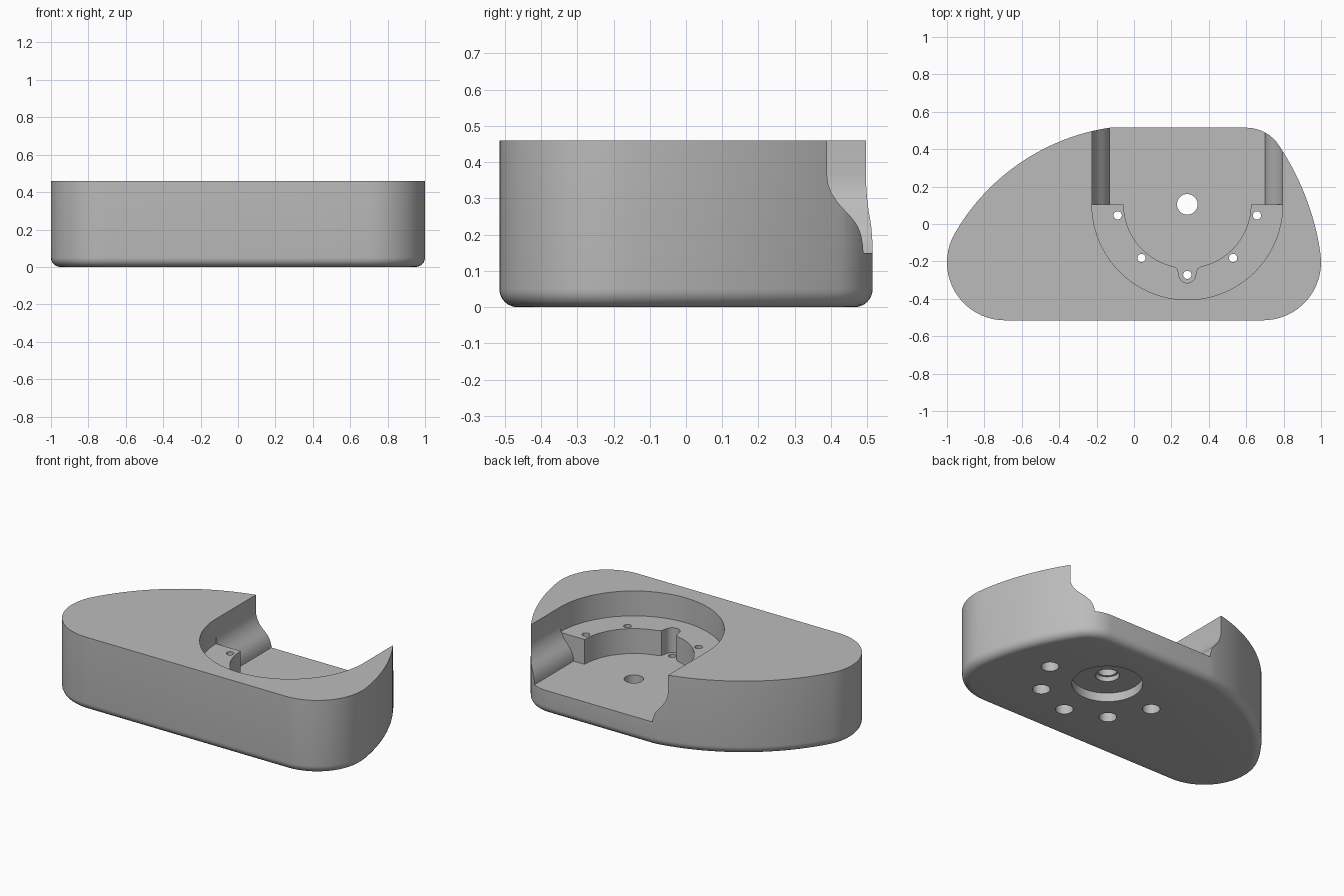
import bpy, bmesh
from math import radians, cos, sin
from mathutils import Vector

old = bpy.data.objects.get("Cube")
if old:
    bpy.data.objects.remove(old, do_unlink=True)

CX, CY = 0.285, 0.105          # pocket centre
TOP, SHELF, FLOOR = 0.46, 0.305, 0.15
HIGH, LOW = 0.6, -0.1          # cutter overshoot

gray = bpy.data.materials.new("plain gray")
gray.use_nodes = True
tone = (0.5, 0.5, 0.5, 1)
gray.diffuse_color = tone
gray.node_tree.nodes["Principled BSDF"].inputs["Base Color"].default_value = tone


def arc(cx, cy, r, a0, a1, n):
    angles = [radians(a0 + (a1 - a0) * i / n) for i in range(n + 1)]
    return [(cx + r * cos(a), cy + r * sin(a)) for a in angles]


def prism(name, pts, lo, hi, along_y=False, fillet=0):
    """Extrude a closed 2D outline along z, or along y for an xz outline."""
    bm = bmesh.new()
    place = (lambda u, v: (u, lo, v)) if along_y else (lambda u, v: (u, v, lo))
    face = bm.faces.new([bm.verts.new(place(u, v)) for u, v in pts])
    ext = bmesh.ops.extrude_face_region(bm, geom=[face])
    step = Vector((0, hi - lo, 0)) if along_y else Vector((0, 0, hi - lo))
    moved = [g for g in ext["geom"] if isinstance(g, bmesh.types.BMVert)]
    bmesh.ops.translate(bm, vec=step, verts=moved)
    bmesh.ops.recalc_face_normals(bm, faces=bm.faces)
    if fillet:
        rim = [e for e in bm.edges if all(abs(v.co.z - lo) < 1e-5 for v in e.verts)]
        bmesh.ops.bevel(bm, geom=rim, offset=fillet, segments=6,
                        profile=0.5, affect='EDGES')
    mesh = bpy.data.meshes.new(name)
    bm.to_mesh(mesh)
    bm.free()
    mesh.materials.append(gray)
    ob = bpy.data.objects.new(name, mesh)
    bpy.context.collection.objects.link(ob)
    return ob


def cut(body, cutter):
    cutter.hide_render = True
    mod = body.modifiers.new("cut", 'BOOLEAN')
    mod.operation, mod.solver, mod.object = 'DIFFERENCE', 'EXACT', cutter
    bpy.context.view_layer.objects.active = body
    bpy.ops.object.modifier_apply(modifier=mod.name)
    bpy.data.objects.remove(cutter, do_unlink=True)


def drill(x, y, r, lo, hi):
    cut(body, prism("hole_cutter", arc(x, y, r, 0, 352.5, 47), lo, hi))


# Body: rounded asymmetric outline with a filleted underside
outline = (arc(0.69, -0.205, 0.31, -90, 8, 16)
           + arc(-0.379, -0.355, 1.39, 8, 34, 14)[1:]
           + arc(0.6, 0.306, 0.209, 34, 90, 10)[1:]
           + arc(0.043, -0.628, 1.156, 98.6, 150, 24)
           + arc(-0.69, -0.205, 0.31, 150, 270, 20)[1:])
body = prism("base_body", outline, 0, TOP, fillet=0.05)

# Rear channel with S-shaped side walls
wall = [(0.415, FLOOR), (0.417, 0.17), (0.424, 0.195), (0.437, 0.22), (0.455, 0.242),
        (0.474, 0.263), (0.49, 0.287), (0.502, 0.315), (0.508, 0.34), (0.51, 0.365),
        (0.51, HIGH)]
profile = [(CX + w, z) for w, z in wall] + [(CX - w, z) for w, z in reversed(wall)]
cut(body, prism("channel_cutter", profile, CY, 0.8, along_y=True))

# Half-round recess down to the shelf
cut(body, prism("shelf_cutter", arc(CX, CY, 0.51, 180, 360, 56), SHELF, HIGH))

# Inner half-round pocket down to the floor, with a front notch
notch_y, notch_r = -0.27, 0.045
left = arc(CX, CY, 0.34, 180, 258, 28)
right = arc(CX, CY, 0.34, 282, 360, 28)
flare = 0.026
notch = ([(CX - notch_r - 0.008, -0.24)] + arc(CX, notch_y, notch_r, 180, 360, 16)
         + [(CX + notch_r + 0.008, -0.24)])
rear = [(CX + 0.34, CY + flare), (CX - 0.34, CY + flare)]
cut(body, prism("pocket_cutter", left + notch + right + rear, FLOOR, HIGH))

# Stepped centre hole with wide recess underneath
drill(CX, CY, 0.2, LOW, 0.055)
drill(CX, CY, 0.068, LOW, 0.085)
drill(CX, CY, 0.055, LOW, HIGH)

# Five screw holes with counterbores underneath
for k in range(-2, 3):
    a = radians(-90 + 40.5 * k)
    x, y = CX + 0.377 * cos(a), CY + 0.377 * sin(a)
    drill(x, y, 0.05, LOW, 0.09)
    drill(x, y, 0.022, LOW, HIGH)

bpy.ops.object.select_all(action='DESELECT')
body.select_set(True)
bpy.context.view_layer.objects.active = body
bpy.ops.object.shade_smooth_by_angle(angle=radians(30))
